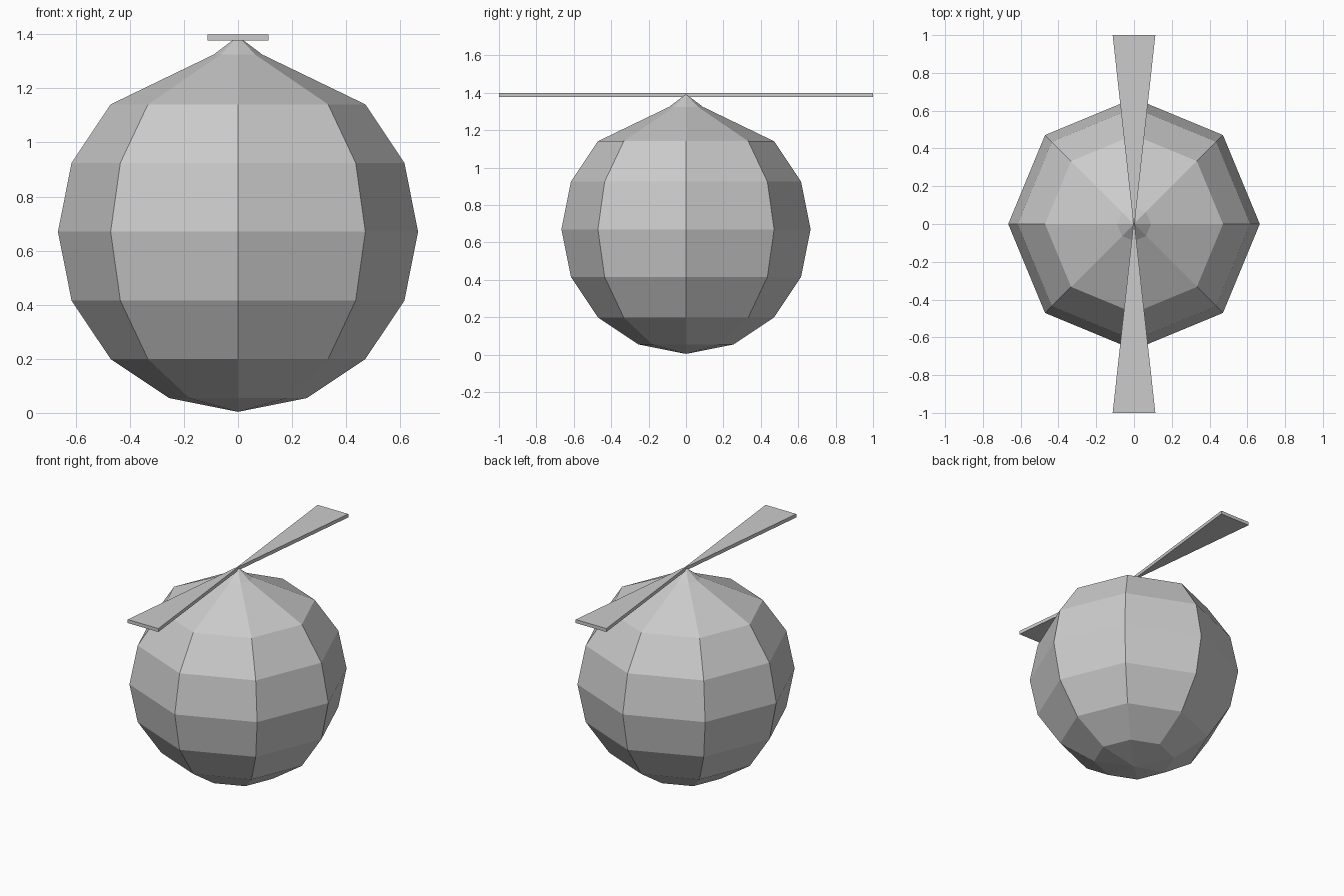
import bpy
import bmesh
import math

cube = bpy.data.objects.get("Cube")
if cube:
    bpy.data.objects.remove(cube, do_unlink=True)

grey = bpy.data.materials.new("light_grey")
grey.use_nodes = True
colour = (0.6, 0.6, 0.6, 1.0)
grey.diffuse_color = colour
grey.node_tree.nodes["Principled BSDF"].inputs["Base Color"].default_value = colour


def add_object(name, bm):
    bmesh.ops.recalc_face_normals(bm, faces=bm.faces)
    mesh = bpy.data.meshes.new(name)
    bm.to_mesh(mesh)
    bm.free()
    mesh.materials.append(grey)
    obj = bpy.data.objects.new(name, mesh)
    bpy.context.collection.objects.link(obj)
    return obj


# Body: eight-sided ball whose top is drawn up into a pointed neck
SIDES, RADIUS, CENTRE = 8, 0.666, 0.67
rings = []
for i in range(1, 7):
    a = math.pi * i / 8
    rings.append((RADIUS * math.sin(a), CENTRE - RADIUS * math.cos(a)))
rings.append((0.09, 1.325))

bm = bmesh.new()
loops = [[bm.verts.new((r * math.cos(math.tau * k / SIDES),
                        r * math.sin(math.tau * k / SIDES), z))
          for k in range(SIDES)] for r, z in rings]
bottom = bm.verts.new((0, 0, CENTRE - RADIUS))
top = bm.verts.new((0, 0, 1.393))
for k in range(SIDES):
    n = (k + 1) % SIDES
    bm.faces.new((bottom, loops[0][n], loops[0][k]))
    for low, high in zip(loops, loops[1:]):
        bm.faces.new((low[k], low[n], high[n], high[k]))
    bm.faces.new((loops[-1][k], loops[-1][n], top))
add_object("body", bm)


# Rotor blades: flat wedges that widen from the hub to the tip
def add_blade(name, side):
    bm = bmesh.new()
    outline = [(-0.003, 0), (0.003, 0), (0.113, side), (-0.113, side)]
    base = bm.faces.new([bm.verts.new((x, y, 1.377)) for x, y in outline])
    out = bmesh.ops.extrude_face_region(bm, geom=[base])
    raised = [v for v in out["geom"] if isinstance(v, bmesh.types.BMVert)]
    bmesh.ops.translate(bm, verts=raised, vec=(0, 0, 0.023))
    add_object(name, bm)


add_blade("front_blade", -1)
add_blade("back_blade", 1)
